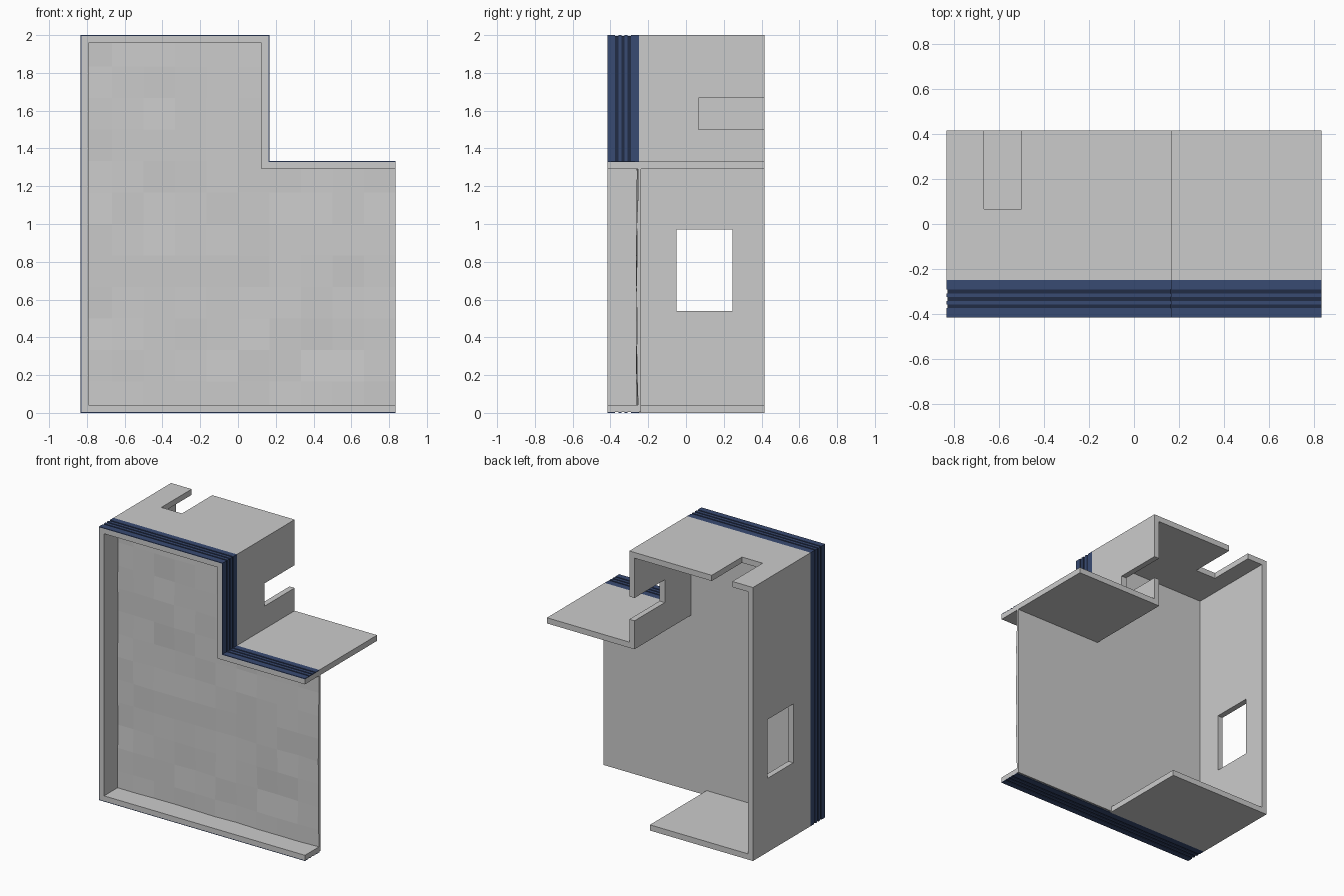
import bpy, bmesh, random
from mathutils import Vector

if "Cube" in bpy.data.objects:
    bpy.data.objects.remove(bpy.data.objects["Cube"])

U = 1 / 6            # layout module: 10 wide, 5 deep, 12 high
T = U / 4            # wall thickness
HX, HY = 5 * U, 2.5 * U
FRONT, BAND = -HY, -HY + U
FULL = [(HX, 0), (-HX, 0), (-HX, 2), (U, 2), (U, 8 * U), (HX, 8 * U)]
REAR = [(0, 0)] + FULL[1:]


def offset(path, d):
    """Move an axis-aligned open path inward with square corners."""
    pts = [Vector(p) for p in path]
    dirs = [(b - a).normalized() for a, b in zip(pts, pts[1:])]
    norms = [Vector((v.y, -v.x)) for v in dirs]
    out = [pts[0] + norms[0] * d]
    out += [p + (m + n) * d for p, m, n in zip(pts[1:-1], norms, norms[1:])]
    return out + [pts[-1] + norms[-1] * d]


def add_object(name, bm, colour=None):
    bmesh.ops.recalc_face_normals(bm, faces=bm.faces[:])
    me = bpy.data.meshes.new(name)
    bm.to_mesh(me)
    bm.free()
    ob = bpy.data.objects.new(name, me)
    bpy.context.collection.objects.link(ob)
    if colour:
        mat = bpy.data.materials.get(colour[0]) or bpy.data.materials.new(colour[0])
        mat.diffuse_color = colour[1]
        mat.use_nodes = True
        mat.node_tree.nodes["Principled BSDF"].inputs["Base Color"].default_value = mat.diffuse_color
        me.materials.append(mat)
    return ob


def wall_run(name, path, y0, y1, d0, d1, colour=None):
    """Wall following the path, between two inward offsets and two depths."""
    bm = bmesh.new()
    a, b = offset(path, d0), offset(path, d1)
    rings = [[bm.verts.new((p.x, y, p.y)) for p, y in
              ((a[i], y0), (a[i], y1), (b[i], y1), (b[i], y0))]
             for i in range(len(a))]
    for r, s in zip(rings, rings[1:]):
        for k in range(4):
            n = (k + 1) % 4
            bm.faces.new((r[k], r[n], s[n], s[k]))
    bm.faces.new(rings[0])
    bm.faces.new(rings[-1][::-1])
    return add_object(name, bm, colour)


def cut_box(target, lo, hi):
    bm = bmesh.new()
    bmesh.ops.create_cube(bm, size=1)
    for v in bm.verts:
        v.co = [(l + h) / 2 + c * (h - l) for c, l, h in zip(v.co, lo, hi)]
    cutter = add_object("cutter", bm)
    cutter.hide_render = True
    mod = target.modifiers.new("cut", 'BOOLEAN')
    mod.operation, mod.solver, mod.object = 'DIFFERENCE', 'EXACT', cutter
    bpy.context.view_layer.objects.active = target
    bpy.ops.object.modifier_apply(modifier=mod.name)
    bpy.data.objects.remove(cutter)


# Front frame and rear housing (open on the right and the back)
wall_run("front_frame", FULL, FRONT, BAND, 0.005, T)
housing = wall_run("rear_housing", REAR, BAND, HY, 0, T)

# Slot in the top, slot in the step wall, window in the left wall
cut_box(housing, (-4 * U, 0.067, 1.9), (-3 * U, 0.6, 2.1))
cut_box(housing, (0.05, 0.067, 1.5), (0.25, 0.6, 10 * U))
cut_box(housing, (-1, -0.05, 0.54), (-0.7, 0.247, 0.97))

# Blue grooved band around the front frame
BLUE = ("blue", (0.04, 0.07, 0.17, 1))
NAVY = ("navy", (0.015, 0.025, 0.06, 1))
wall_run("band_groove_floor", FULL, FRONT + 0.02, BAND - 0.02, 0.0035, 0.005, NAVY)
for i, (y0, y1) in enumerate([(0, 0.042), (0.058, 0.075), (0.092, 0.108), (0.125, U)]):
    wall_run(f"band_ridge_{i + 1}", FULL, FRONT + y0, FRONT + y1, 0, 0.005, BLUE)

# Inner panel: slightly uneven front, flat back
random.seed(4)
bm = bmesh.new()
E = 0.006            # keeps the panel edge inside the outer faces
grid = {}


def node(i, k):
    if (i, k) not in grid:
        x = -HX + i * U + (E if i == 0 else -E if i == 6 and k > 8 else 0)
        z = k * U + (E if k == 0 else -E if k == 12 or (k == 8 and i >= 6) else 0)
        grid[i, k] = bm.verts.new((x, -0.258 + random.uniform(-0.006, 0.006), z))
    return grid[i, k]


for i in range(10):
    for k in range(12):
        if i < 6 or k < 8:
            bm.faces.new((node(i, k), node(i + 1, k), node(i + 1, k + 1), node(i, k + 1)))
res = bmesh.ops.extrude_face_region(bm, geom=bm.faces[:], use_keep_orig=True)
for v in res["geom"]:
    if isinstance(v, bmesh.types.BMVert):
        v.co.y = -0.239
add_object("inner_panel", bm)
